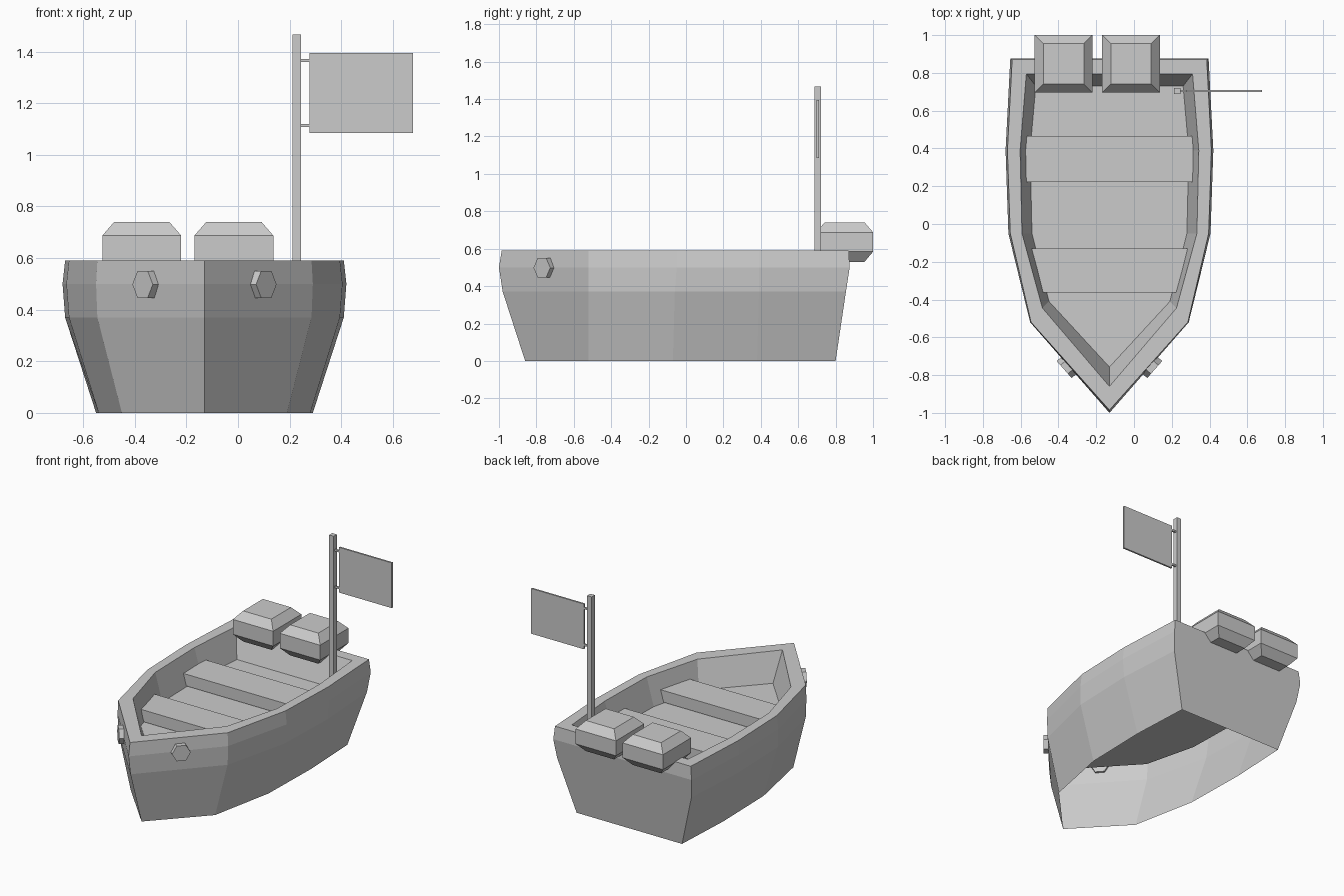
import bpy, bmesh, math
from mathutils import Matrix, Vector

if "Cube" in bpy.data.objects:
    bpy.data.objects.remove(bpy.data.objects["Cube"])

CX = -0.13  # centre line of the boat


def make(name, bm):
    mesh = bpy.data.meshes.new(name)
    bm.to_mesh(mesh)
    bm.free()
    ob = bpy.data.objects.new(name, mesh)
    bpy.context.collection.objects.link(ob)
    return ob


def loft(name, rings, cap_start=True, cap_end=True):
    """Skin a stack of closed rings (clockwise seen from above, low to high)."""
    bm = bmesh.new()
    loops = [[bm.verts.new(p) for p in ring] for ring in rings]
    n = len(loops[0])
    for lo, up in zip(loops, loops[1:]):
        for i in range(n):
            j = (i + 1) % n
            bm.faces.new((lo[i], up[i], up[j], lo[j]))
    if cap_start:
        bm.faces.new(loops[0])
    if cap_end:
        bm.faces.new(loops[-1][::-1])
    return make(name, bm)


def box(name, lo, hi):
    bm = bmesh.new()
    lo, hi = Vector(lo), Vector(hi)
    bmesh.ops.create_cube(bm, size=1, matrix=Matrix.Translation((lo + hi) / 2)
                          @ Matrix.Diagonal((*(hi - lo), 1)))
    return make(name, bm)


# Hull: outer skin, flat rim, inner wall and floor; underside is open
def hull_ring(z, bow_y, half):
    right = [(CX + w, y, z) for w, y in half]
    left = [(CX - w, y, z) for w, y in reversed(half)]
    return right + [(CX, bow_y, z)] + left


loft("hull", [
    hull_ring(0.00, -0.86, [(.40, .80), (.42, .38), (.41, -.07), (.32, -.52)]),
    hull_ring(0.37, -0.98, [(.51, .855), (.54, .39), (.525, -.06), (.415, -.52)]),
    hull_ring(0.50, -1.00, [(.525, .875), (.55, .39), (.535, -.05), (.42, -.52)]),
    hull_ring(0.59, -0.985, [(.515, .87), (.54, .39), (.525, -.05), (.415, -.52)]),
    hull_ring(0.59, -0.86, [(.44, .795), (.473, .39), (.463, -.05), (.355, -.445)]),
    hull_ring(0.40, -0.757, [(.39, .73), (.42, .39), (.41, -.05), (.32, -.41)]),
], cap_start=False)


# Bench seats, ends tapering slightly downwards
def seat(name, y0, w0, y1, w1):
    def ring(z, d):
        return [(CX + w1 - d, y1, z), (CX + w0 - d, y0, z),
                (CX - w0 + d, y0, z), (CX - w1 + d, y1, z)]
    loft(name, [ring(.405, .03), ring(.485, 0)])


seat("rear_seat", .222, .447, .465, .447)
seat("front_seat", -.362, .36, -.13, .42)


# Outboard motor covers, chamfered top and bottom
def motor(name, cx, cy=.848, h=.153, inset=.046):
    def ring(z, r):
        return [(cx + r, cy + r, z), (cx + r, cy - r, z),
                (cx - r, cy - r, z), (cx - r, cy + r, z)]
    loft(name, [ring(.53, h - inset), ring(.585, h),
                ring(.687, h), ring(.74, h - inset)])


motor("left_motor", -.373)
motor("right_motor", -.016)

# Hexagonal portholes on both bow sides
for side, name in ((-1, "left_porthole"), (1, "right_porthole")):
    bm = bmesh.new()
    normal = Vector((side * .75, -.66, 0)).normalized()
    tangent = Vector((0, 0, 1)).cross(normal)
    rot = Matrix((tangent, Vector((0, 0, 1)), -normal)).transposed().to_4x4()
    if rot.determinant() < 0:
        rot = Matrix((tangent, Vector((0, 0, 1)), normal)).transposed().to_4x4()
    bmesh.ops.create_cone(
        bm, cap_ends=True, segments=6, radius1=.06, radius2=.06, depth=.05,
        matrix=Matrix.Translation((CX + side * .221, -.754, .498)) @ rot
        @ Matrix.Rotation(math.radians(30), 4, 'Z'))
    # keep a vertex pointing sideways so the hexagon has a flat top
    zs = [v.co.z for v in bm.verts]
    if max(zs) - min(zs) > .11:
        bmesh.ops.rotate(bm, verts=bm.verts, cent=(CX + side * .221, -.754, .498),
                         matrix=Matrix.Rotation(math.radians(30), 3, normal))
    make(name, bm)

# Flag pole, flag and its two ties
FY = .704
box("flag_pole", (.211, FY - .017, .395), (.245, FY + .017, 1.466))
box("flag", (.278, FY - .006, 1.085), (.678, FY + .006, 1.395))
for name, z in (("lower_tie", 1.114), ("upper_tie", 1.366)):
    box(name, (.24, FY - .006, z - .006), (.282, FY + .006, z + .006))
